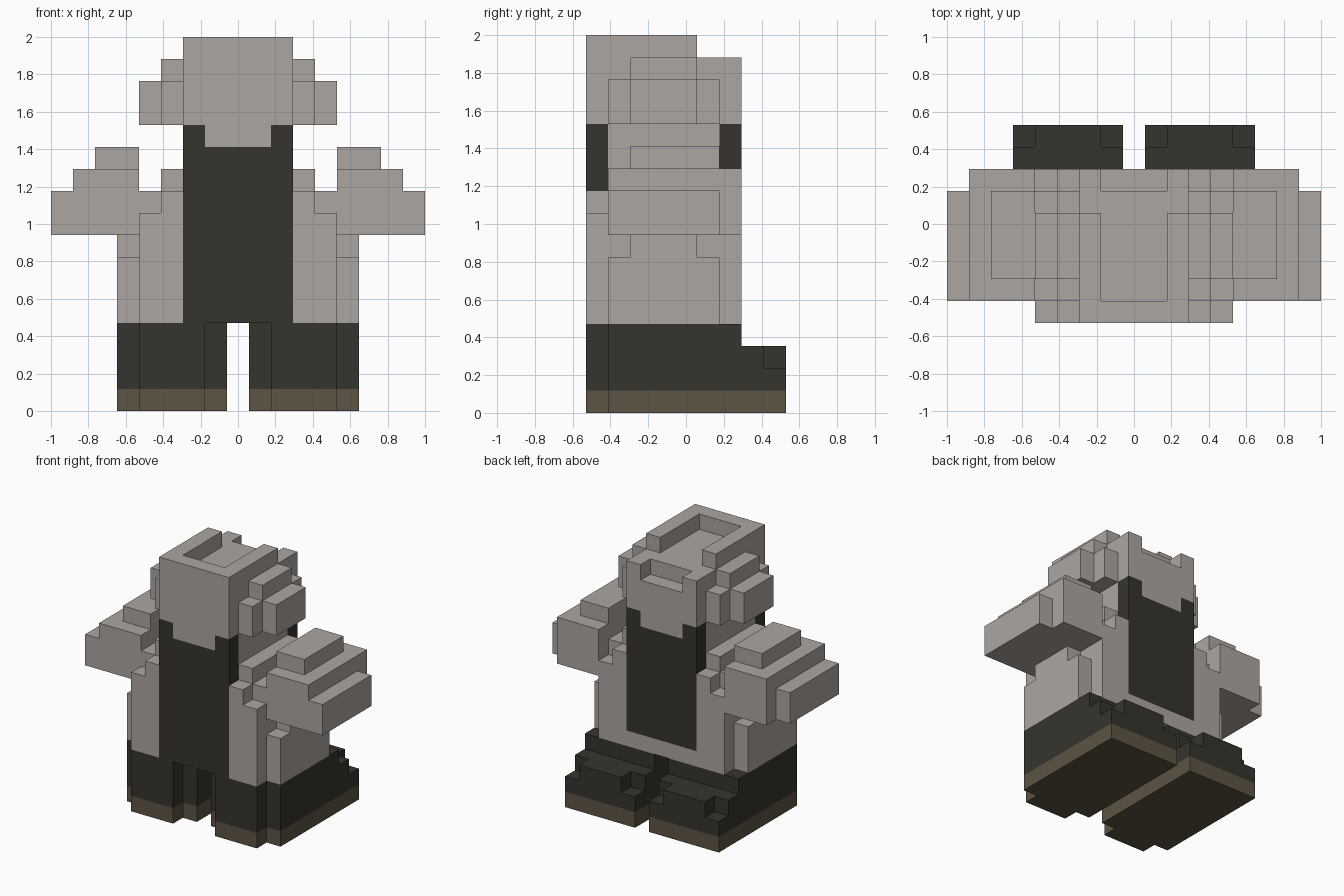
import bpy
import bmesh
from mathutils import Vector

if "Cube" in bpy.data.objects:
    bpy.data.objects.remove(bpy.data.objects["Cube"], do_unlink=True)

U = 2 / 17  # edge of one block


def material(name, rgb):
    m = bpy.data.materials.new(name)
    m.use_nodes = True
    col = (*rgb, 1)
    m.diffuse_color = col
    bsdf = m.node_tree.nodes["Principled BSDF"]
    bsdf.inputs["Base Color"].default_value = col
    bsdf.inputs["Roughness"].default_value = 0.9
    return m


grey = material("warm grey", (0.423, 0.381, 0.356))
dark = material("charcoal", (0.036, 0.034, 0.026))
brown = material("sole brown", (0.107, 0.087, 0.056))

cells = {}  # block position -> part name
parts = {}  # part name -> material


def box(name, mat, x, y, z, sx=1):
    """Fill an inclusive range of blocks; later parts replace earlier ones."""
    parts[name] = mat
    for i in range(x[0], x[1] + 1):
        for j in range(y[0], y[1] + 1):
            for k in range(z[0], z[1] + 1):
                cells[(i * sx, j, k)] = name


def pair(name, mat, x, y, z):
    """Separate left and right parts."""
    box("left_" + name, mat, x, y, z, 1)
    box("right_" + name, mat, x, y, z, -1)


def both(name, mat, x, y, z):
    """One part, mirrored in x."""
    box(name, mat, x, y, z, 1)
    box(name, mat, x, y, z, -1)


# Torso with stepped shoulders and hips
box("torso", grey, (-2, 2), (-3, 1), (4, 12))
box("torso", grey, (-2, 2), (2, 2), (4, 4))
both("torso", grey, (3, 4), (-4, 2), (4, 8))
both("torso", grey, (3, 3), (-4, 2), (9, 9))
both("torso", grey, (3, 3), (-3, 1), (10, 10))
both("torso", grey, (4, 4), (-3, 1), (9, 9))
both("torso", grey, (5, 5), (-3, 1), (4, 6))
both("torso", grey, (5, 5), (-2, 0), (7, 7))

# Arms
pair("arm", grey, (5, 7), (-3, 2), (8, 10))
pair("arm", grey, (8, 8), (-3, 1), (8, 9))
pair("arm", grey, (5, 6), (-2, 1), (11, 11))

# Dark panels on the torso
box("front_panel", dark, (-2, 2), (-4, -4), (4, 12))
box("back_panel", dark, (-2, 2), (2, 2), (5, 12))

# Head with an open rim on top and tabs over the panels
box("head", grey, (-2, 2), (-4, 2), (13, 14))
box("head", grey, (-2, 2), (-4, 1), (15, 15))
both("head", grey, (2, 2), (2, 2), (15, 15))
both("head", grey, (2, 2), (-4, 0), (16, 16))
box("head", grey, (-1, 1), (-4, -4), (16, 16))
box("head", grey, (-1, 1), (-4, -4), (12, 12))
box("head", grey, (-1, 1), (2, 2), (12, 12))

# Ears
pair("ear", grey, (3, 3), (-3, 1), (13, 14))
pair("ear", grey, (3, 3), (-2, 0), (15, 15))
pair("ear", grey, (4, 4), (-2, 0), (13, 14))

# Boots with long feet, and their soles
pair("boot", dark, (1, 5), (-3, 2), (1, 3))
pair("boot", dark, (2, 4), (-4, -4), (1, 3))
pair("boot", dark, (1, 5), (3, 4), (1, 1))
pair("boot", dark, (1, 5), (3, 3), (2, 2))
pair("boot", dark, (2, 4), (4, 4), (2, 2))
pair("sole", brown, (1, 5), (-3, 4), (0, 0))
pair("sole", brown, (2, 4), (-4, -4), (0, 0))


def build(name, mat):
    """Outer skin of one part, with flat regions merged."""
    bm = bmesh.new()
    for c, owner in cells.items():
        if owner != name:
            continue
        centre = Vector((c[0], c[1], c[2] + 0.5))
        for axis in range(3):
            for s in (-1, 1):
                n = Vector((0, 0, 0))
                n[axis] = s
                if tuple(int(a + b) for a, b in zip(c, n)) in cells:
                    continue
                a = Vector((0, 0, 0))
                a[(axis + 1) % 3] = 0.5
                b = n.cross(a)
                mid = centre + n * 0.5
                bm.faces.new([bm.verts.new((mid + d) * U)
                              for d in (a + b, b - a, -a - b, a - b)])
    bmesh.ops.remove_doubles(bm, verts=bm.verts[:], dist=U * 0.01)
    for f in bm.faces:
        f.normal_update()
        f.smooth = False
    # Faces wind a->b around n, so reverse any that point inward
    bmesh.ops.dissolve_limit(bm, angle_limit=0.01, verts=bm.verts[:],
                             edges=bm.edges[:])
    mesh = bpy.data.meshes.new(name)
    bm.to_mesh(mesh)
    bm.free()
    mesh.materials.append(mat)
    bpy.context.scene.collection.objects.link(bpy.data.objects.new(name, mesh))


for part, mat in parts.items():
    build(part, mat)
